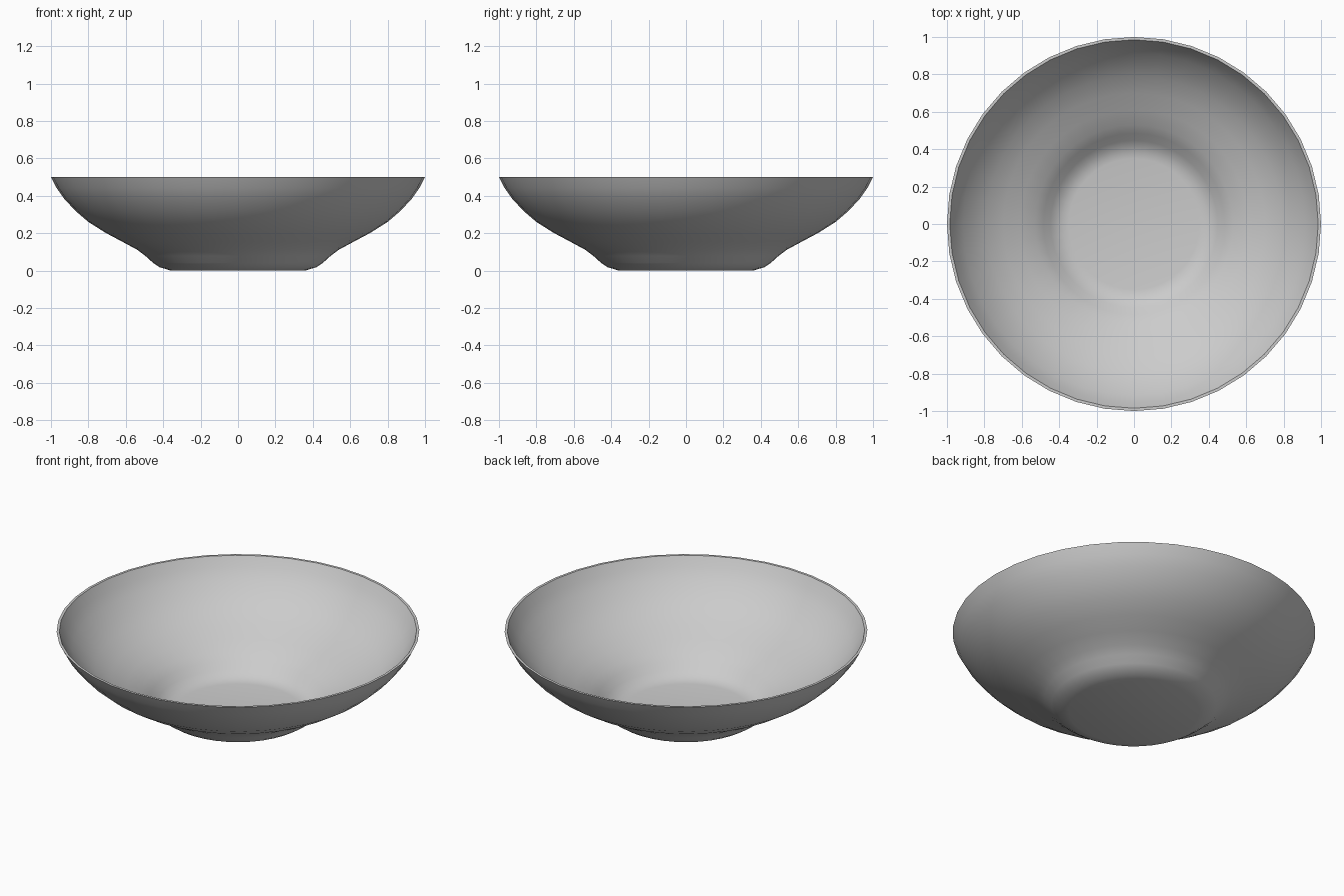
import bpy, bmesh, math

if "Cube" in bpy.data.objects:
    bpy.data.objects.remove(bpy.data.objects["Cube"])

SIDES = 40

# Outer profile from foot to rim, then inner profile from rim to floor (radius, height)
outer = [(0.36, 0.0), (0.385, 0.008), (0.42, 0.018), (0.455, 0.042), (0.495, 0.078),
         (0.54, 0.112), (0.62, 0.155), (0.71, 0.203), (0.80, 0.26), (0.87, 0.32),
         (0.93, 0.385), (0.97, 0.442), (1.0, 0.5)]
inner = [(0.985, 0.5), (0.955, 0.445), (0.915, 0.39), (0.857, 0.329), (0.79, 0.27),
         (0.70, 0.216), (0.61, 0.168), (0.53, 0.125), (0.485, 0.09), (0.447, 0.055),
         (0.413, 0.031), (0.38, 0.019), (0.35, 0.014)]

# Bowl: rings joined into a closed thin shell
bm = bmesh.new()
rings = []
for r, z in outer + inner:
    rings.append([bm.verts.new((r * math.cos(2 * math.pi * i / SIDES),
                                r * math.sin(2 * math.pi * i / SIDES), z))
                  for i in range(SIDES)])
for a, b in zip(rings, rings[1:]):
    for i in range(SIDES):
        j = (i + 1) % SIDES
        bm.faces.new((a[i], a[j], b[j], b[i]))

# Flat underside and floor
bm.faces.new(rings[0][::-1])
bm.faces.new(rings[-1])
bmesh.ops.recalc_face_normals(bm, faces=bm.faces)

mesh = bpy.data.meshes.new("bowl")
bm.to_mesh(mesh)
bm.free()
bowl = bpy.data.objects.new("bowl", mesh)
bpy.context.collection.objects.link(bowl)
bpy.context.view_layer.objects.active = bowl
bowl.select_set(True)
bpy.ops.object.shade_smooth_by_angle(angle=math.radians(40))
